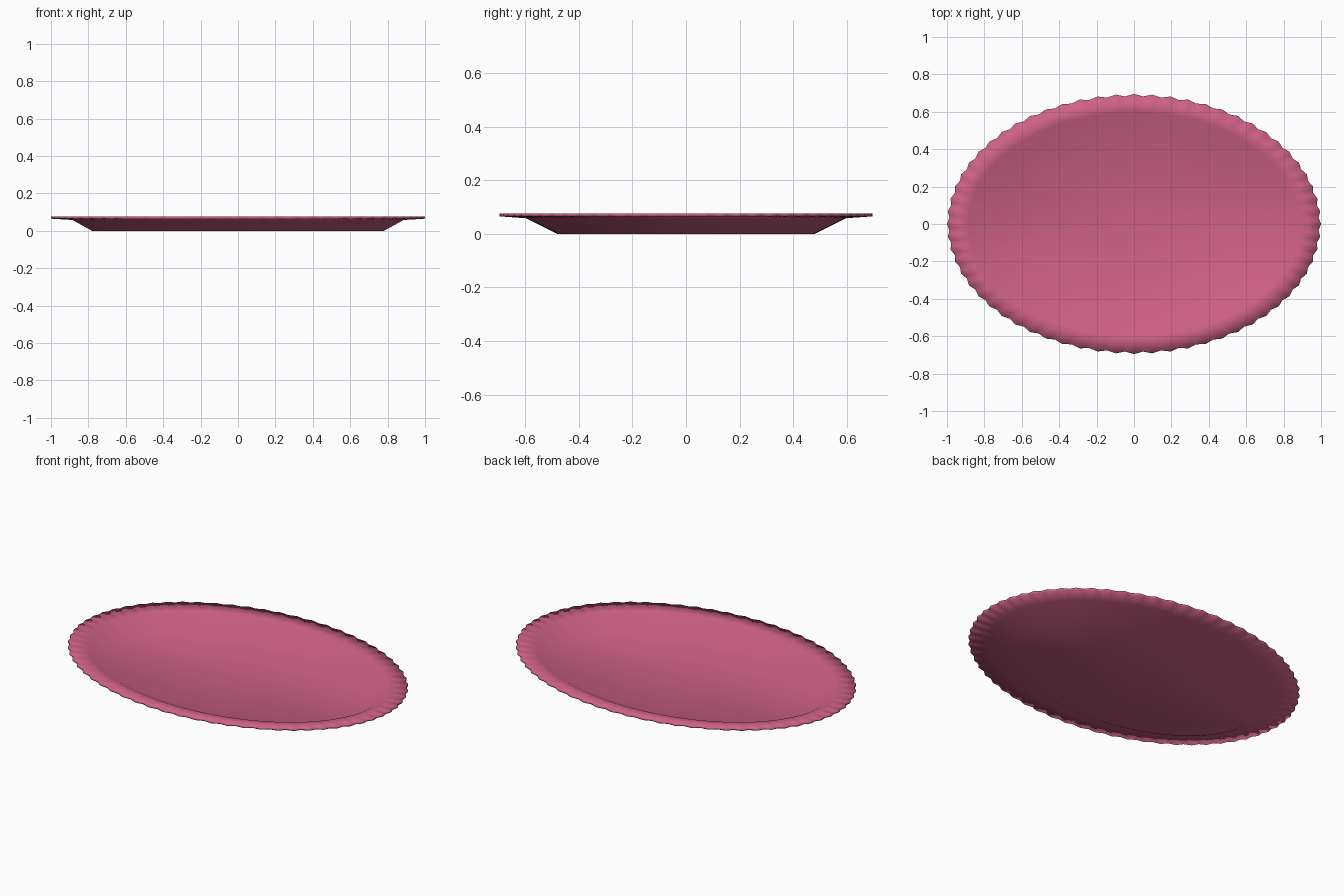
import bpy, bmesh, math

if "Cube" in bpy.data.objects:
    bpy.data.objects.remove(bpy.data.objects["Cube"])

SEGS, SCALLOPS = 256, 64

# Section from underside centre, out round the lip, back to the inside centre:
# (x radius, y radius, height, scallop depth)
PROFILE = [
    (0.78, 0.48, 0.0, 0),
    (0.885, 0.597, 0.058, 0),
    (0.994, 0.689, 0.065, 0.006),
    (0.994, 0.689, 0.076, 0.006),
    (0.885, 0.597, 0.069, 0),
    (0.78, 0.48, 0.012, 0),
]

bm = bmesh.new()
rings = []
for rx, ry, z, depth in PROFILE:
    ring = []
    for i in range(SEGS):
        a = 2 * math.pi * i / SEGS
        d = depth * math.cos(SCALLOPS * a)
        ring.append(bm.verts.new(((rx + d) * math.cos(a), (ry + d) * math.sin(a), z)))
    rings.append(ring)

# Walls and rim
for lower, upper in zip(rings, rings[1:]):
    for i in range(SEGS):
        j = (i + 1) % SEGS
        bm.faces.new((lower[i], lower[j], upper[j], upper[i]))

# Underside and inside floor as fans
for ring, z in ((rings[0], 0.0), (rings[-1], 0.012)):
    c = bm.verts.new((0, 0, z))
    for i in range(SEGS):
        bm.faces.new((ring[i], ring[(i + 1) % SEGS], c))

bmesh.ops.recalc_face_normals(bm, faces=bm.faces)
for f in bm.faces:
    f.smooth = True
mesh = bpy.data.meshes.new("oval_platter")
bm.to_mesh(mesh)
bm.free()

platter = bpy.data.objects.new("oval_platter", mesh)
bpy.context.collection.objects.link(platter)
mat = bpy.data.materials.new("pink_glaze")
mat.diffuse_color = (0.62, 0.12, 0.24, 1)
mat.use_nodes = True
mat.node_tree.nodes["Principled BSDF"].inputs["Base Color"].default_value = mat.diffuse_color
mesh.materials.append(mat)
